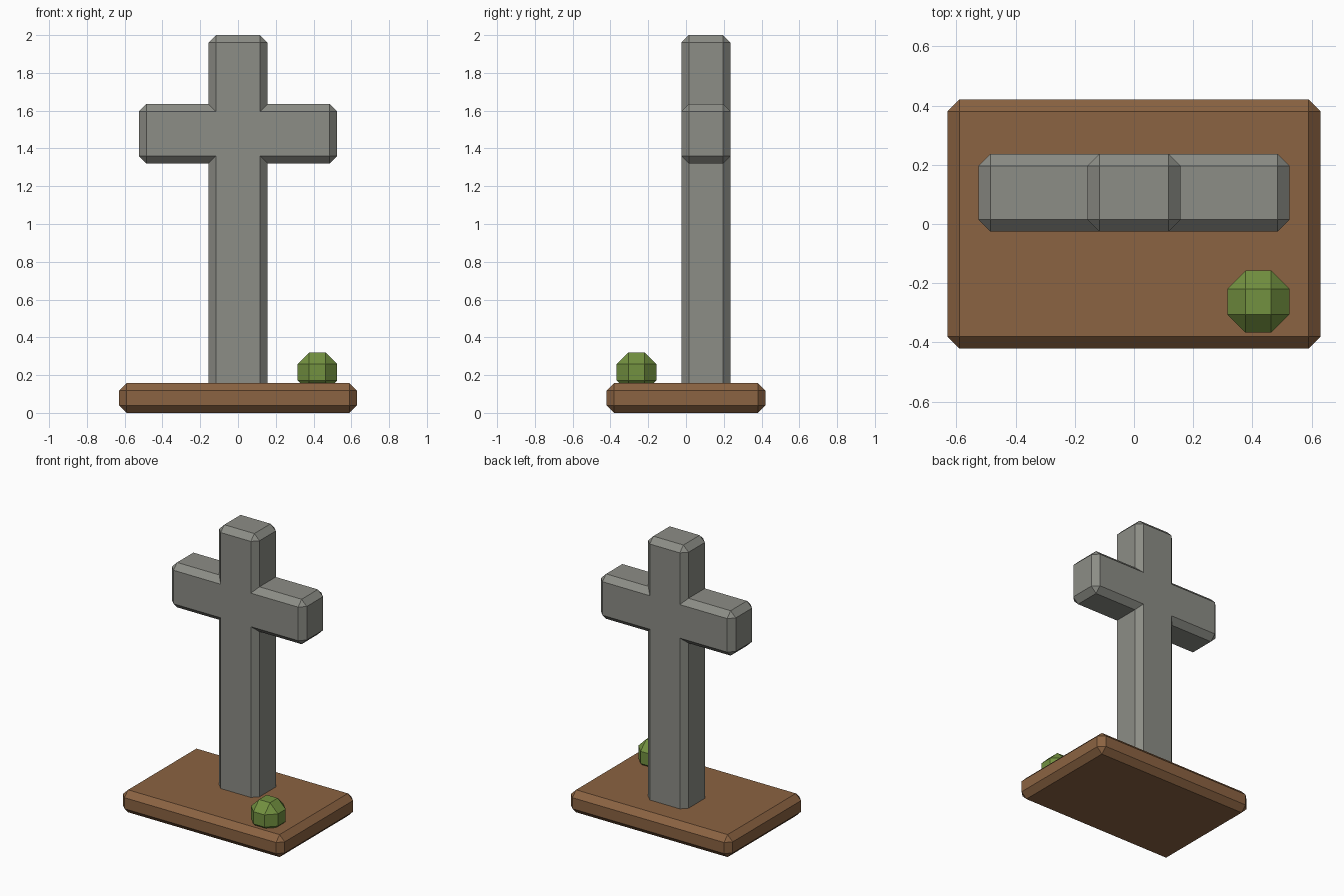
import bpy
import bmesh
from mathutils import Vector

default = bpy.data.objects.get("Cube")
if default:
    bpy.data.objects.remove(default, do_unlink=True)


def material(name, rgb):
    mat = bpy.data.materials.new(name)
    mat.use_nodes = True
    mat.diffuse_color = (*rgb, 1)
    mat.node_tree.nodes["Principled BSDF"].inputs["Base Color"].default_value = (*rgb, 1)
    return mat


def finish(name, bm, mat):
    mesh = bpy.data.meshes.new(name)
    bmesh.ops.recalc_face_normals(bm, faces=bm.faces)
    bm.to_mesh(mesh)
    bm.free()
    mesh.materials.append(mat)
    obj = bpy.data.objects.new(name, mesh)
    bpy.context.collection.objects.link(obj)
    return obj


def chamfer(bm, edges, width):
    bmesh.ops.bevel(bm, geom=edges, offset=width, offset_type='OFFSET',
                    segments=1, profile=0.5, affect='EDGES')


def chamfered_box(name, center, size, width, mat):
    bm = bmesh.new()
    bmesh.ops.create_cube(bm, size=1)
    for v in bm.verts:
        v.co = Vector(center) + v.co * Vector(size)
    chamfer(bm, bm.edges[:], width)
    return finish(name, bm, mat)


stone = material("grey stone", (0.262, 0.266, 0.238))
earth = material("brown earth", (0.258, 0.125, 0.054))
leaf = material("leaf green", (0.17, 0.283, 0.051))

# Ground slab and the small bush sunk into it
chamfered_box("ground_slab", (0, 0, 0.079), (1.26, 0.84, 0.158), 0.04, earth)
chamfered_box("bush", (0.42, -0.262, 0.215), (0.21, 0.21, 0.21), 0.062, leaf)

# Cross: half outline mirrored, extruded, convex edges chamfered
post, arm, low, high = 0.157, 0.525, 1.32, 1.636
half = [(post, 0.08), (post, low), (arm, low), (arm, high), (post, high), (post, 2)]
outline = half + [(-x, z) for x, z in reversed(half)]
front, back = -0.025, 0.236

bm = bmesh.new()
face = bm.faces.new([bm.verts.new((x, front, z)) for x, z in outline])
extruded = bmesh.ops.extrude_face_region(bm, geom=[face], use_keep_orig=True)
for v in extruded["geom"]:
    if isinstance(v, bmesh.types.BMVert):
        v.co.y = back
bmesh.ops.recalc_face_normals(bm, faces=bm.faces)
chamfer(bm, [e for e in bm.edges if e.is_convex], 0.04)
finish("stone_cross", bm, stone)
